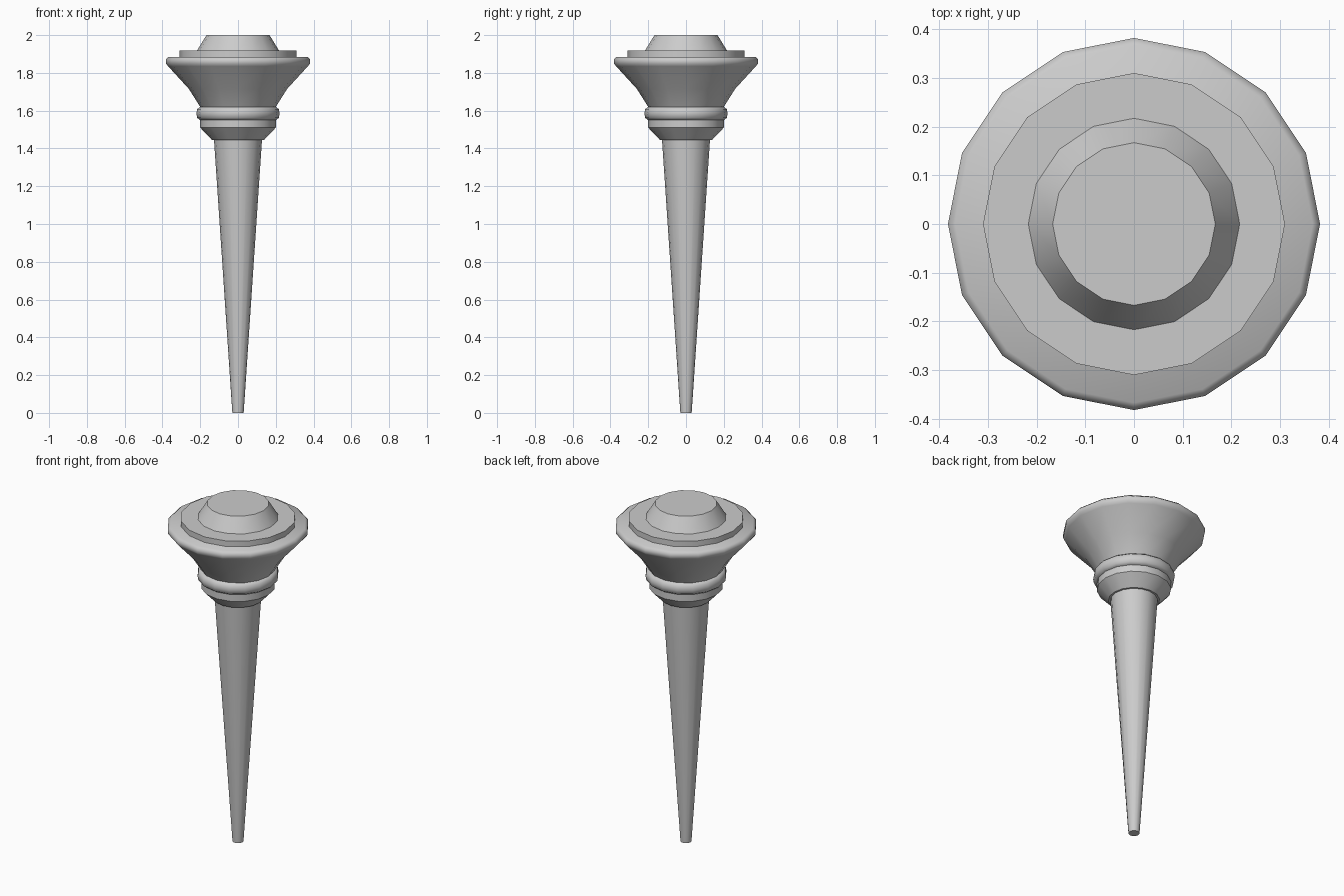
import bpy, bmesh
from math import radians

cube = bpy.data.objects.get("Cube")
if cube:
    bpy.data.objects.remove(cube, do_unlink=True)

SIDES = 16

grey = bpy.data.materials.new("light_grey")
grey.use_nodes = True
colour = (0.6, 0.6, 0.6, 1)
grey.diffuse_color = colour
grey.node_tree.nodes["Principled BSDF"].inputs["Base Color"].default_value = colour


def turned(name, profile, smooth_angle=35):
    """Closed solid of revolution from (radius, height) points, bottom to top."""
    bm = bmesh.new()
    rings = []
    for radius, z in profile:
        ring = bmesh.ops.create_circle(bm, segments=SIDES, radius=radius)["verts"]
        for v in ring:
            v.co.z = z
        rings.append(ring)
    for low, high in zip(rings, rings[1:]):
        for i in range(SIDES):
            j = (i + 1) % SIDES
            bm.faces.new((low[i], low[j], high[j], high[i]))
    bm.faces.new(rings[0])
    bm.faces.new(rings[-1])
    bmesh.ops.recalc_face_normals(bm, faces=bm.faces)
    mesh = bpy.data.meshes.new(name)
    bm.to_mesh(mesh)
    bm.free()
    mesh.materials.append(grey)
    obj = bpy.data.objects.new(name, mesh)
    bpy.context.collection.objects.link(obj)
    bpy.ops.object.select_all(action="DESELECT")
    obj.select_set(True)
    bpy.context.view_layer.objects.active = obj
    bpy.ops.object.shade_smooth_by_angle(angle=radians(smooth_angle))


# Tapered handle
turned("handle", [(0.03, 0), (0.127, 1.445)])

# Collar with a chamfered underside
turned("collar", [(0.138, 1.445), (0.2, 1.51), (0.2, 1.55)])

# Rounded ring above the collar
turned("ring", [(0.2, 1.55), (0.216, 1.562), (0.22, 1.585),
                (0.216, 1.608), (0.2, 1.62)], 60)

# Flared bowl with a rounded rim
turned("bowl", [(0.2, 1.62), (0.26, 1.715), (0.37, 1.835),
                (0.382, 1.85), (0.382, 1.872), (0.367, 1.885)], 50)

# Flat disc and raised cap on top
turned("disc", [(0.31, 1.885), (0.31, 1.918)])
turned("cap", [(0.217, 1.918), (0.167, 2.0)])
